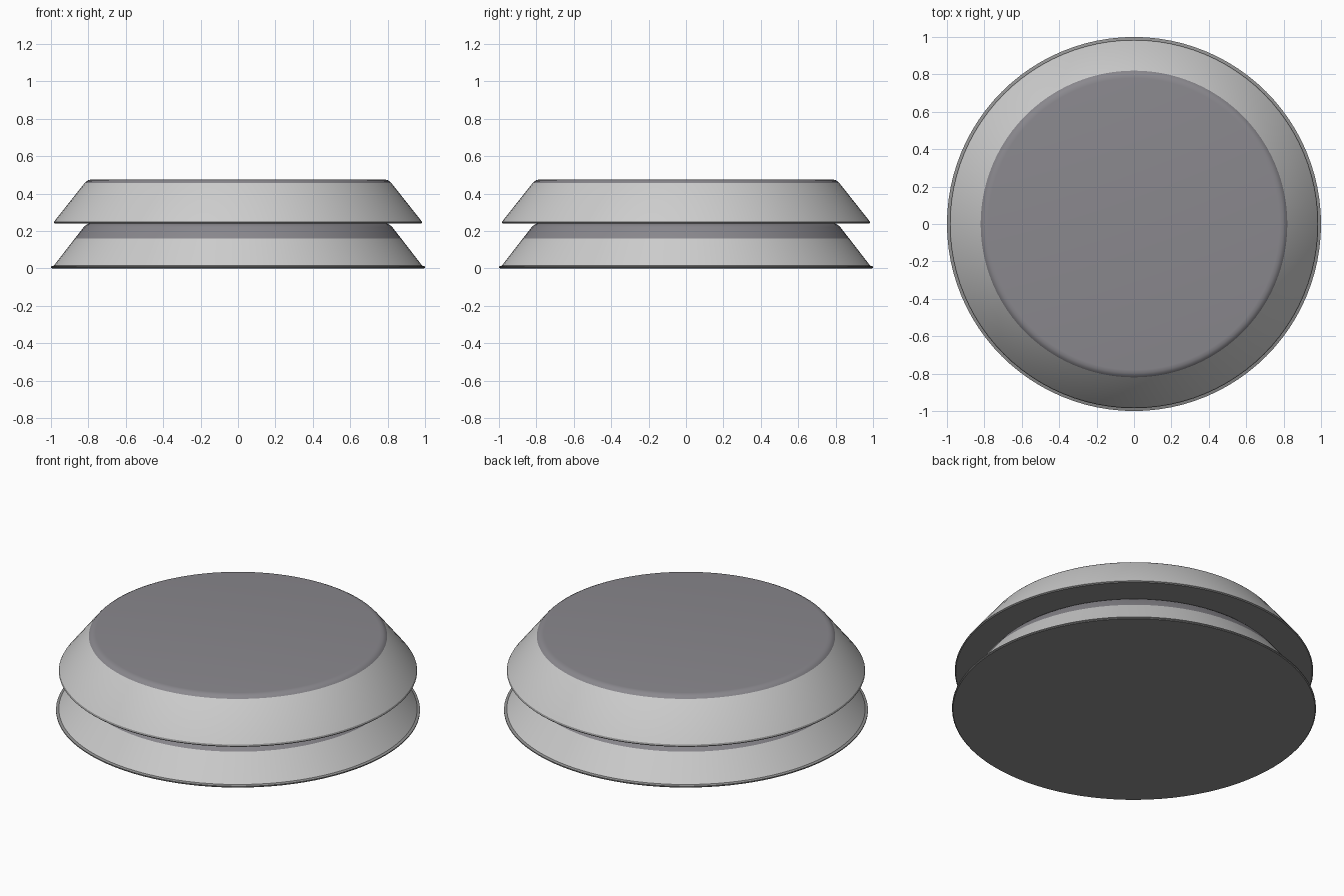
import bpy, bmesh, math

if "Cube" in bpy.data.objects:
    bpy.data.objects.remove(bpy.data.objects["Cube"])

SEGMENTS = 96


def material(name, rgb):
    m = bpy.data.materials.new(name)
    m.diffuse_color = (*rgb, 1.0)
    m.use_nodes = True
    m.node_tree.nodes["Principled BSDF"].inputs["Base Color"].default_value = m.diffuse_color
    return m


light = material("light grey", (0.61, 0.61, 0.61))
slate = material("slate grey", (0.253, 0.246, 0.268))
dark = material("dark grey", (0.285, 0.285, 0.285))


def lathe(name, profile, dark_below, slate_above):
    """Closed turned disc, coloured in three bands by face height."""
    bm = bmesh.new()
    rings = []
    for r, z in profile:
        rings.append([bm.verts.new((r * math.cos(2 * math.pi * i / SEGMENTS),
                                    r * math.sin(2 * math.pi * i / SEGMENTS), z))
                      for i in range(SEGMENTS)])
    for a, b in zip(rings, rings[1:]):
        for i in range(SEGMENTS):
            j = (i + 1) % SEGMENTS
            bm.faces.new((a[i], a[j], b[j], b[i]))
    bm.faces.new(rings[0][::-1])
    bm.faces.new(rings[-1])
    for f in bm.faces:
        z = f.calc_center_median().z
        f.material_index = 2 if z < dark_below else int(z > slate_above)
    mesh = bpy.data.meshes.new(name)
    bm.to_mesh(mesh)
    bm.free()
    for m in (light, slate, dark):
        mesh.materials.append(m)
    ob = bpy.data.objects.new(name, mesh)
    bpy.context.collection.objects.link(ob)
    bpy.ops.object.select_all(action='DESELECT')
    ob.select_set(True)
    bpy.context.view_layer.objects.active = ob
    bpy.ops.object.shade_smooth_by_angle(angle=math.radians(30))
    return ob


# Lower tapered disc: dark base and lip, light side, slate upper band
lathe("lower_disc", [(0.995, 0.0), (1.0, 0.004), (1.0, 0.01), (0.985, 0.014),
                     (0.872, 0.16), (0.825, 0.22), (0.812, 0.232), (0.795, 0.24)],
      0.014, 0.16)

# Upper tapered disc: dark underside and lip, light side, slate rounded top
lathe("upper_disc", [(0.98, 0.24), (0.985, 0.245), (0.98, 0.254), (0.82, 0.456),
                     (0.81, 0.466), (0.797, 0.473), (0.78, 0.475)], 0.254, 0.456)
